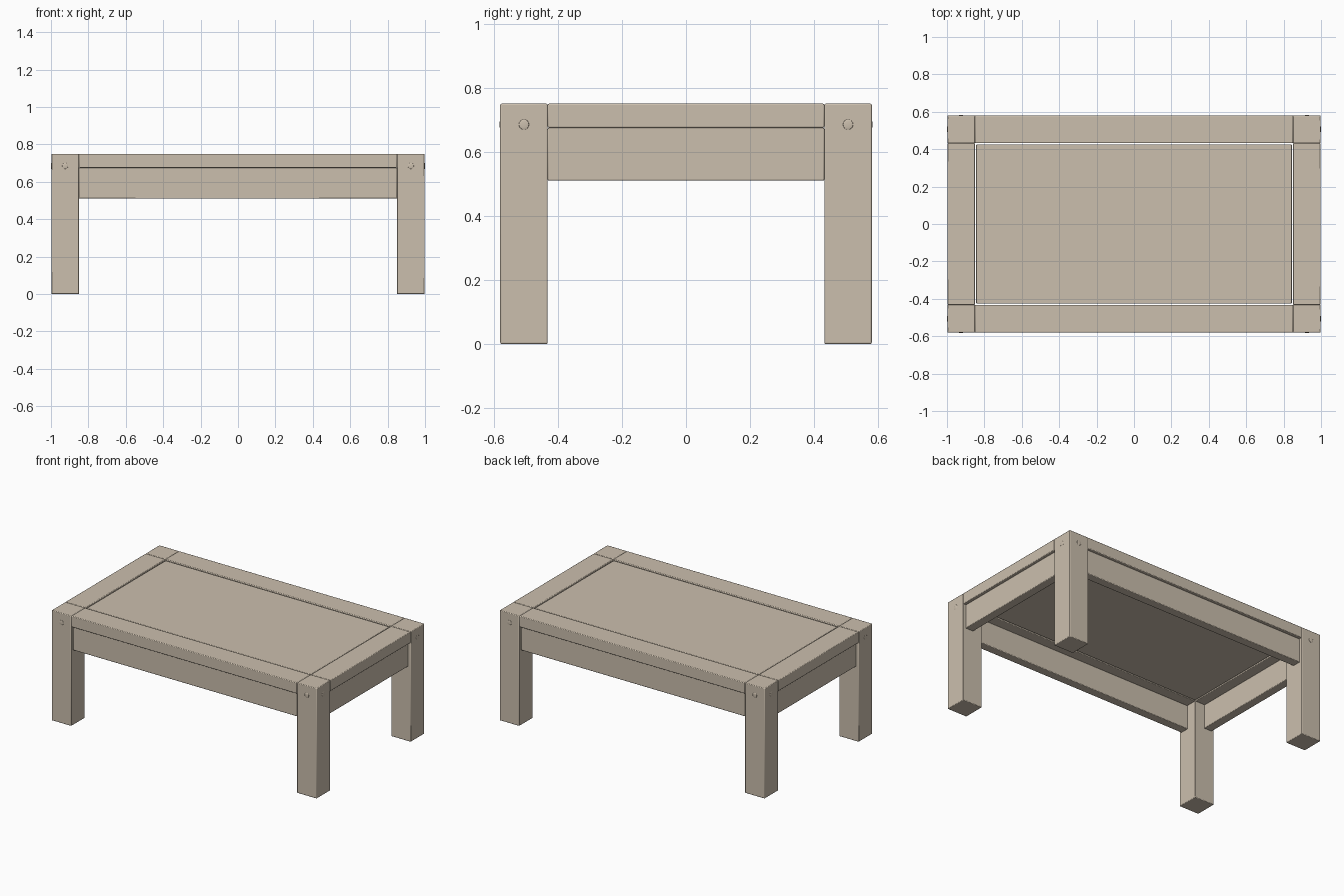
import bpy
from math import pi

cube = bpy.data.objects.get("Cube")
if cube:
    bpy.data.objects.remove(cube, do_unlink=True)

wood = bpy.data.materials.new("pale_wood")
wood.use_nodes = True
colour = (0.60, 0.52, 0.42, 1)
wood.diffuse_color = colour
wood.node_tree.nodes["Principled BSDF"].inputs["Base Color"].default_value = colour

# Main dimensions
HX, HY, H = 0.998, 0.58, 0.75    # half length, half depth, height
LEG = 0.148                      # leg and top rail width
TOP = 0.075                      # top thickness
IX, IY = HX - LEG, HY - LEG      # inner edges of the legs
APRON_BOTTOM, APRON, RECESS = 0.51, 0.06, 0.018
GAP = 0.006


def board(name, low, high, bevel=0.004):
    """A box between two corners with softened edges."""
    bpy.ops.mesh.primitive_cube_add(size=1)
    ob = bpy.context.object
    ob.name = name
    ob.location = [(a + b) / 2 for a, b in zip(low, high)]
    ob.scale = [b - a for a, b in zip(low, high)]
    bpy.ops.object.transform_apply(location=False, rotation=False, scale=True)
    ob.data.materials.append(wood)
    mod = ob.modifiers.new("soft_edges", "BEVEL")
    mod.width = bevel
    mod.segments = 2
    bpy.ops.object.shade_smooth_by_angle(angle=pi / 6)
    return ob


def plug(name, location, axis):
    """A shallow domed plug covering a joint."""
    bpy.ops.mesh.primitive_uv_sphere_add(segments=16, ring_count=8, radius=1, location=location)
    ob = bpy.context.object
    ob.name = name
    scale = [0.016] * 3
    scale[axis] = 0.002
    ob.scale = scale
    bpy.ops.object.transform_apply(location=False, rotation=False, scale=True)
    ob.data.materials.append(wood)
    bpy.ops.object.shade_smooth()


def span(sign, near, far):
    """Order a pair of distances on one side of the centre."""
    return sorted((sign * near, sign * far))


# Legs with a plug on each outer face
for sx, side in ((1, "left"), (-1, "right")):
    for sy, end in ((-1, "front"), (1, "back")):
        x, y = span(sx, IX, HX), span(sy, IY, HY)
        board(f"{end}_{side}_leg", (x[0], y[0], 0), (x[1], y[1], H))
        plug(f"{end}_{side}_side_plug", (sx * HX, sy * (IY + HY) / 2, 0.685), 0)
        plug(f"{end}_{side}_end_plug", (sx * (IX + HX) / 2, sy * HY, 0.685), 1)

# Long top rails and recessed aprons
for s, name in ((-1, "front"), (1, "back")):
    y = span(s, IY, HY)
    board(f"{name}_top_rail", (-IX, y[0], H - TOP), (IX, y[1], H))
    y = span(s, HY - RECESS - APRON, HY - RECESS)
    board(f"{name}_apron", (-IX, y[0], APRON_BOTTOM), (IX, y[1], H - TOP))

# Short top rails and recessed aprons
for s, name in ((1, "left"), (-1, "right")):
    x = span(s, IX, HX)
    board(f"{name}_top_rail", (x[0], -IY, H - TOP), (x[1], IY, H))
    x = span(s, HX - RECESS - APRON, HX - RECESS)
    board(f"{name}_apron", (x[0], -IY, APRON_BOTTOM), (x[1], IY, H - TOP))

# Table top panel, set inside the rails with a narrow groove
board("top_panel", (GAP - IX, GAP - IY, H - TOP), (IX - GAP, IY - GAP, H - 0.004))
